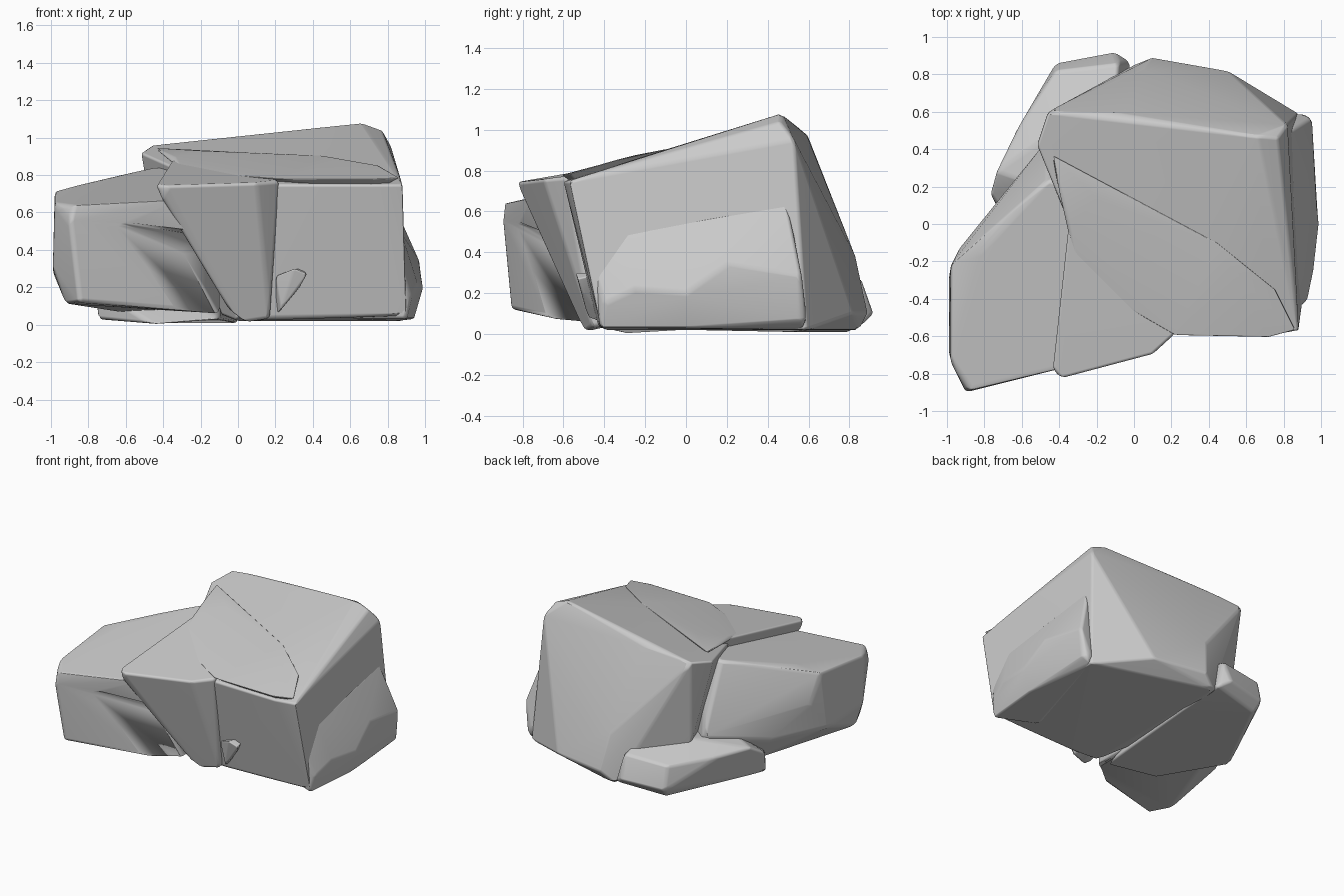
import bpy, bmesh, math

cube = bpy.data.objects.get("Cube")
if cube:
    bpy.data.objects.remove(cube)

stone = bpy.data.materials.new("stone grey")
stone.use_nodes = True
colour = (0.6, 0.6, 0.6, 1)
stone.diffuse_color = colour
stone.node_tree.nodes["Principled BSDF"].inputs["Base Color"].default_value = colour


def hull(name, points, merge=7):
    """Closed convex chunk of rock around a few corner points."""
    bm = bmesh.new()
    for p in points:
        bm.verts.new(p)
    bmesh.ops.convex_hull(bm, input=bm.verts[:])
    loose = [v for v in bm.verts if not v.link_faces]
    bmesh.ops.delete(bm, geom=loose, context='VERTS')
    bmesh.ops.dissolve_limit(bm, angle_limit=math.radians(merge),
                             verts=bm.verts[:], edges=bm.edges[:])
    bmesh.ops.recalc_face_normals(bm, faces=bm.faces[:])
    mesh = bpy.data.meshes.new(name)
    bm.to_mesh(mesh)
    bm.free()
    obj = bpy.data.objects.new(name, mesh)
    bpy.context.collection.objects.link(obj)
    mesh.materials.append(stone)
    return obj


def soften(obj, width, cutter=None):
    """Worn, rounded edges with smooth shading, and an optional hollow."""
    bev = obj.modifiers.new("worn edges", 'BEVEL')
    bev.width, bev.segments = width, 3
    bev.limit_method, bev.angle_limit = 'ANGLE', math.radians(14)
    if cutter:
        cut = obj.modifiers.new("hollow", 'BOOLEAN')
        cut.operation, cut.object, cut.solver = 'DIFFERENCE', cutter, 'EXACT'
        cutter.hide_render = True
        cutter.hide_viewport = True
    for poly in obj.data.polygons:
        poly.use_smooth = True
    obj.modifiers.new("flat shading", 'WEIGHTED_NORMAL').keep_sharp = True


# Main mass, sloping up to the back
body = hull("main_block", [
    (-.52, .42, .92), (-.46, .6, .96), (-.15, .6, .97), (.1, .54, 1.0),
    (.5, .49, 1.03), (.66, .47, 1.08), (.77, .46, 1.04), (.82, .53, .95),
    (.88, -.57, .75), (.72, -.6, .75), (.22, -.59, .75), (-.34, -.02, .84),
    (.89, -.48, .45), (.9, -.42, .05), (.2, -.43, .04), (0, -.4, .02),
    (.84, .53, .6), (.88, .59, .02), (.5, .82, .1), (.1, .89, .1),
    (.05, .83, .38), (.25, .69, .67), (-.2, .69, .63), (-.42, .54, .32),
    (-.2, .1, .1), (0, .85, .02)])
soften(body, .022)

# Flank flaring out low on one side
flank = hull("lower_flank", [
    (.835, .5, .64), (.85, .1, .55), (.87, -.3, .5), (.95, .57, .28),
    (.97, .2, .34), (.99, 0, .2), (.96, -.25, .22), (.93, -.4, .15),
    (.9, -.43, .03), (.88, -.45, .3), (.93, .57, .07), (.87, .6, .02),
    (.6, -.3, .03), (.6, .4, .3), (.94, 0, .03)], 5)
soften(flank, .02)

# Thin upper layer making the step across the top
cap = hull("top_layer", [
    (-.45, .38, .945), (-.2, .14, .93), (.45, -.1, .905), (.53, -.25, .875),
    (.76, -.35, .85), (.87, -.57, .785), (.72, -.61, .78), (.22, -.6, .78),
    (-.34, -.02, .895), (-.3, -.3, .82), (0, -.1, .7), (.7, -.5, .7)], 3)
soften(cap, .012)

# Leaning front wedge
wedge = hull("front_wedge", [
    (-.35, .05, .895), (-.32, -.35, .82), (-.44, -.77, .75), (-.39, -.83, .745),
    (-.41, -.79, .67), (.1, -.7, .76), (.22, -.59, .77), (.1, -.1, .88),
    (-.2, -.67, .4), (-.05, -.53, .08), (.04, -.49, .01), (.17, -.46, .03),
    (.2, -.5, .3), (.15, -.1, .1), (-.05, -.1, .2)])
soften(wedge, .02)

# Lower block beside it, with a hollow under its front
side = hull("side_block", [
    (-.98, -.22, .71), (-.98, -.74, .65), (-.88, -.89, .64), (-.3, -.75, .67),
    (-.3, .2, .85), (-.46, .24, .84), (-.8, -.12, .76),
    (-.99, -.28, .28), (-.99, -.7, .3), (-.92, -.7, .11), (-.9, -.9, .55),
    (-.85, -.86, .12), (-.94, -.14, .5), (-.75, .08, .25), (-.46, .46, .33),
    (-.68, .14, .5), (-.1, -.6, .06), (-.1, .2, .06), (-.6, .1, .06),
    (-.1, -.5, .6)])
hollow = hull("hollow_cutter", [
    (-.74, -.89, .57), (.1, -1.1, .55), (.1, -.36, .42), (-.3, -.58, .4),
    (-.25, -.67, .28), (-.45, -.78, .1), (-.1, -.5, .08), (-.4, -.78, 0),
    (-.1, -.5, 0), (-.5, -1.1, 0), (.1, -1.1, 0), (.1, -.45, 0)], 3)
soften(hollow, .02)
soften(side, .025, hollow)

# Foot ledge around the back corner
ledge = hull("back_ledge", [
    (-.42, .86, .08), (-.42, .82, .25), (-.63, .5, .26), (-.74, .28, .27),
    (-.77, .16, .2), (-.75, .12, .03), (-.45, -.3, 0), (-.1, -.42, .03),
    (0, .5, .01), (-.4, .8, .01), (-.1, .92, .1), (-.08, .86, .27),
    (-.02, .87, .05), (-.42, .5, .34), (-.5, .2, .32), (-.1, .65, .34)])
soften(ledge, .02)

# Small chip low on the front
chip = hull("front_chip", [
    (.2, -.5, .26), (.3, -.54, .3), (.37, -.53, .27), (.33, -.5, .2),
    (.23, -.48, .08), (.2, -.4, .05), (.35, -.4, .3)])
soften(chip, .012)
